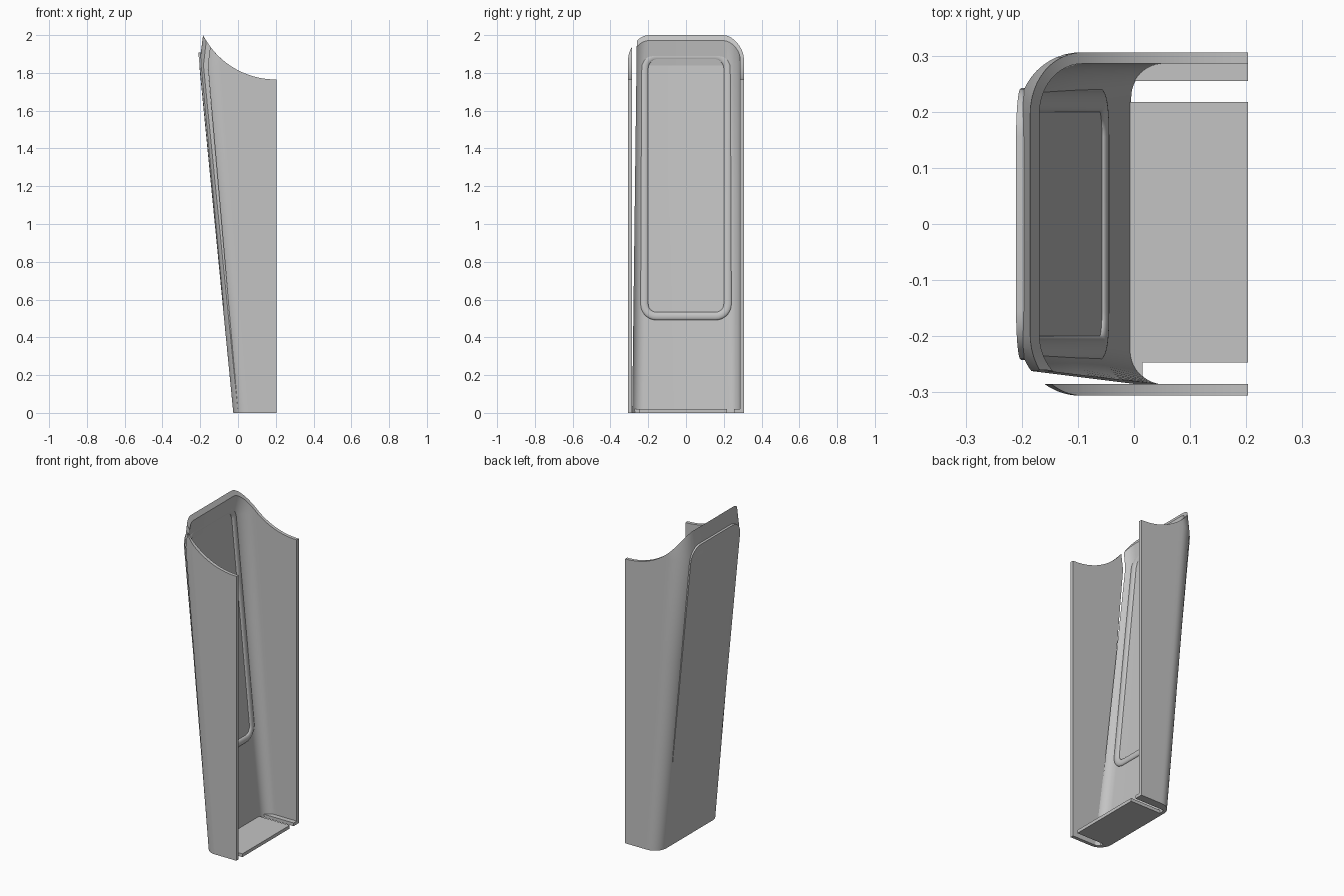
import bpy, bmesh, math
from mathutils import Vector

if "Cube" in bpy.data.objects:
    bpy.data.objects.remove(bpy.data.objects["Cube"])

HALF, WALL, OPEN, FOLD = 0.306, 0.02, 0.203, 1.84

grey = bpy.data.materials.new("plain grey")
grey.use_nodes = True
grey.diffuse_color = (0.55, 0.55, 0.55, 1)
grey.node_tree.nodes["Principled BSDF"].inputs["Base Color"].default_value = grey.diffuse_color


def finish(name, bm, angle=12):
    bmesh.ops.remove_doubles(bm, verts=bm.verts, dist=0.00005)
    bmesh.ops.recalc_face_normals(bm, faces=bm.faces)
    mesh = bpy.data.meshes.new(name)
    bm.to_mesh(mesh)
    bm.free()
    obj = bpy.data.objects.new(name, mesh)
    bpy.context.collection.objects.link(obj)
    mesh.materials.append(grey)
    bpy.ops.object.select_all(action="DESELECT")
    obj.select_set(True)
    bpy.context.view_layer.objects.active = obj
    bpy.ops.object.shade_smooth_by_angle(angle=math.radians(angle))


# Leaning side: outer x, corner radius and scooped rim height
def outer_x(z):
    return -0.025 - 0.18 * z / FOLD if z < FOLD else -0.205 + 0.125 * (z - FOLD)


def radius(z):
    return 0.08 + 0.03 * min(z / FOLD, 1)


def rim(x):
    big = 0.433
    return 1.765 + big - math.sqrt(big * big - min(OPEN - 0.003 - x, 0.4) ** 2) if x < 0.2 else 1.765


def corner(z, a, t, side):
    r = radius(z)
    return outer_x(z) + r - (r - t) * math.cos(a), side * (HALF - r + (r - t) * math.sin(a))


def straight(z, f, y):
    start = outer_x(z) + radius(z)
    return start + (OPEN - start) * f, y


# Column functions return (x, y) at a height; inner ones use thickness t
def shell_column(part, f, t):
    def at(z):
        if part == "back":
            return straight(z, f, HALF - t)
        if part == "back corner":
            return corner(z, f * math.pi / 2, t, 1)
        edge = 0.285 - 0.023 * z / FOLD
        r = radius(z)
        end = math.asin(min(1, (edge - HALF + r) / (r - t)))
        return corner(z, f * end, t, -1)
    return at


def plate_column(part, f, t):
    def at(z):
        if part == "straight":
            x, y = straight(z, f, -HALF)
        else:
            r = radius(z)
            tip = math.asin((0.285 - HALF + r) / r)
            x, y = corner(z, tip + (math.pi / 2 - tip) * f, 0, -1)
        return (x, -0.285) if t else (x, y)
    return at


def build_wall(name, column, parts):
    bm = bmesh.new()

    def raise_column(at):
        top = 1.8
        for _ in range(20):
            top = rim(at(top)[0])
        levels = [0, 0.6, 1.2, min(FOLD, top - 0.005), top]
        return [bm.verts.new((*at(z), z)) for z in levels]

    outer = [raise_column(column(p, f, 0)) for p, f in parts]
    inner = [raise_column(column(p, f, WALL)) for p, f in parts]
    loop = outer + inner[::-1]
    for a, b in zip(loop, loop[1:] + loop[:1]):
        for k in range(len(a) - 1):
            bm.faces.new((a[k], b[k], b[k + 1], a[k + 1]))
    for j in range(len(outer) - 1):
        for k in (0, -1):
            bm.faces.new((outer[j][k], outer[j + 1][k], inner[j + 1][k], inner[j][k]))
    finish(name, bm)


steps = [i / 12 for i in range(13)]
build_wall("main_shell", shell_column,
           [("back", 1 - f) for f in steps[:-1]]
           + [("back corner", 1 - f) for f in steps]
           + [("front corner", f) for f in steps])
build_wall("front_plate", plate_column,
           [("tip", f) for f in steps] + [("straight", f) for f in steps[1:]])


# Floor pieces, separated by slots
def floor_piece(name, outline):
    bm = bmesh.new()
    face = bm.faces.new([bm.verts.new((x, y, 0)) for x, y in outline])
    top = bmesh.ops.extrude_face_region(bm, geom=[face])["geom"]
    bmesh.ops.translate(bm, vec=(0, 0, WALL),
                        verts=[v for v in top if isinstance(v, bmesh.types.BMVert)])
    finish(name, bm)


floor_piece("floor", [(-0.015, 0.217), (-0.015, -0.24), (0.0, -0.275), (0.015, -0.285),
                      (0.015, -0.247), (OPEN, -0.247), (OPEN, 0.217)])
floor_piece("back_floor_flange", [(-0.005, 0.255), (OPEN, 0.255), (OPEN, 0.296),
                                  (0.05, 0.296), (0.01, 0.28)])

# Raised rounded-rectangle rib on the inside of the leaning wall
bm = bmesh.new()
slope = Vector((-0.18, 0, FOLD)).normalized()
normal = Vector((slope.z, 0, -slope.x))
half_y, low, high, bend = 0.221, 0.512, 1.888, 0.065
profile = [(0.021, -0.0185)] + [(0.021 * math.cos(a), 0.011 * math.sin(a))
           for a in (math.pi * i / 10 for i in range(11))] + [(-0.021, -0.0185)]
rings = []
for sy, top, begin in ((1, True, 0), (-1, True, 90), (-1, False, 180), (1, False, 270)):
    for i in range(9):
        a = math.radians(begin + 90 * i / 8)
        cz = high - bend if top else low + bend
        mid = Vector((WALL - 0.025, 0, 0)) + slope * (cz / slope.z)
        mid.y = sy * (half_y - bend)
        out = Vector((0, math.cos(a), 0)) + slope * math.sin(a)
        rings.append([bm.verts.new(mid + out * (bend + w) + normal * h) for w, h in profile])
for a, b in zip(rings, rings[1:] + rings[:1]):
    for k in range(len(profile)):
        n = (k + 1) % len(profile)
        bm.faces.new((a[k], b[k], b[n], a[n]))
finish("inner_rib", bm, 40)
